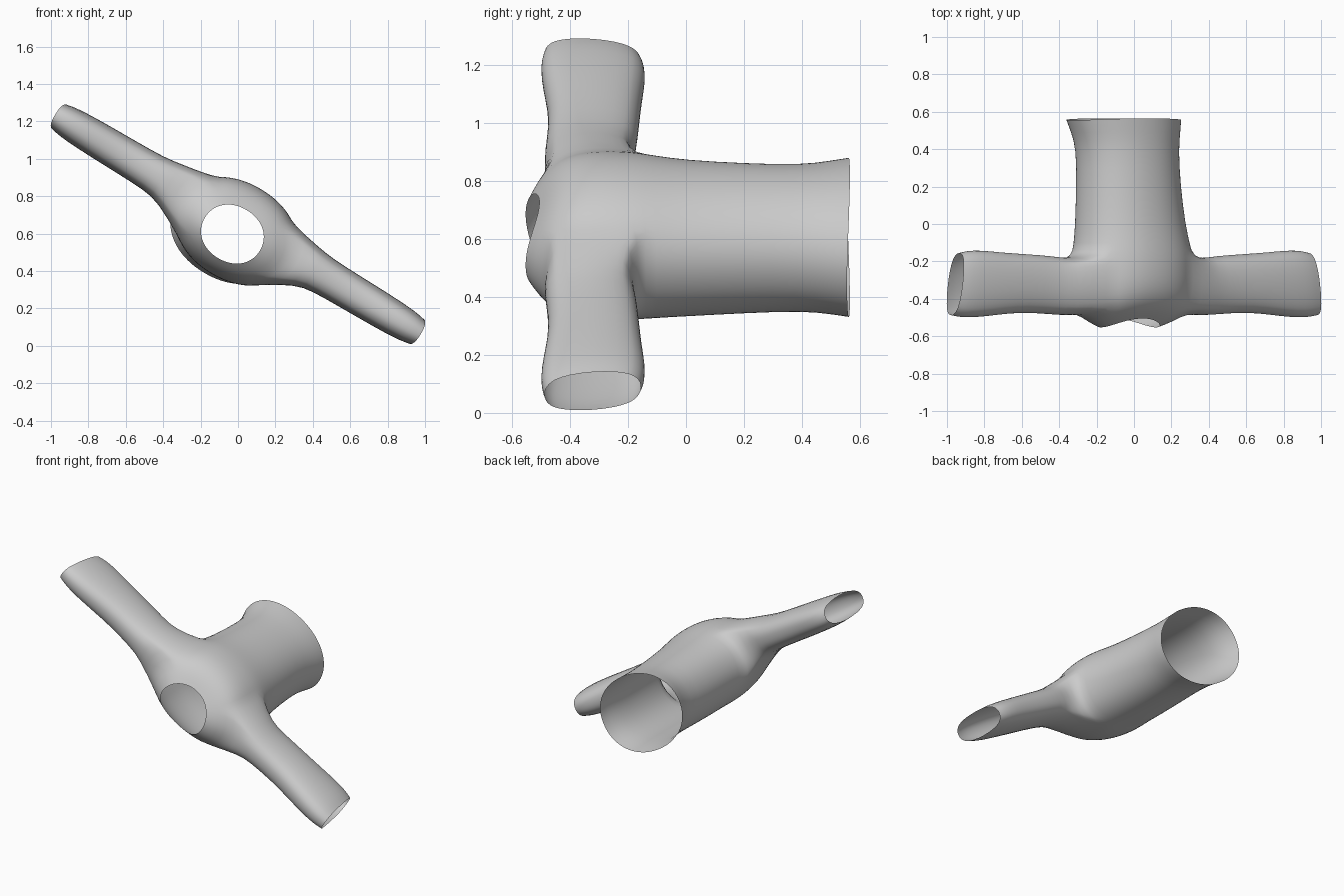
import bpy, bmesh, math
from mathutils import Vector

if "Cube" in bpy.data.objects:
    bpy.data.objects.remove(bpy.data.objects["Cube"])

TILT = math.radians(31)
U = Vector((math.cos(TILT), 0, -math.sin(TILT)))   # along the sleeves
W = Vector((math.sin(TILT), 0, math.cos(TILT)))    # across the garment thickness
N = 40                                             # sides of the body tube


def power(v, p):
    return math.copysign(abs(v) ** p, v)


# Body rings: y at chest/back, y at sides, half width, half thickness, centre x, centre z
BODY = [
    (0.565, 0.555, 0.322, 0.250, -0.055, 0.605),
    (0.500, 0.495, 0.306, 0.243, -0.045, 0.605),
    (0.400, 0.400, 0.282, 0.235, -0.035, 0.603),
    (0.200, 0.200, 0.288, 0.242, -0.030, 0.602),
    (0.000, 0.000, 0.305, 0.250, -0.020, 0.602),
    (-0.11, -0.11, 0.325, 0.257, -0.012, 0.607),
    (-0.18, -0.17, 0.340, 0.262, -0.010, 0.610),
    (-0.24, -0.24, 0.345, 0.263, -0.010, 0.612),
    (-0.30, -0.32, 0.345, 0.260, -0.010, 0.614),
    (-0.36, -0.40, 0.340, 0.250, -0.010, 0.614),
    (-0.42, -0.48, 0.320, 0.228, -0.012, 0.612),
    (-0.47, -0.525, 0.245, 0.190, -0.020, 0.605),
    (-0.505, -0.553, 0.172, 0.150, -0.030, 0.597),
]
LOW, HIGH, HALF = 6, 10, 5                         # armhole rings and half span in sides

# Sleeve rings: distance out, y min, y max, half thickness
SLEEVE = [
    (0.43, -0.490, -0.185, 0.122),
    (0.52, -0.482, -0.170, 0.106),
    (0.70, -0.472, -0.160, 0.102),
    (0.84, -0.486, -0.152, 0.100),
    (0.97, -0.500, -0.140, 0.096),
    (1.06, -0.500, -0.142, 0.090),
    (1.115, -0.488, -0.155, 0.078),
]

bm = bmesh.new()

# Body tube, closing over the shoulders to the neck opening
rings = []
for ym, ys, ru, rw, cx, cz in BODY:
    ring = []
    for i in range(N):
        t = 2 * math.pi * i / N
        c, s = math.cos(t), math.sin(t)
        p = Vector((cx, ym + (ys - ym) * c * c, cz))
        p += U * ru * power(c, 0.95) + W * rw * power(s, 0.95)
        ring.append(bm.verts.new(p))
    rings.append(ring)


def in_armhole(r, i):
    side = i % (N // 2)
    return LOW <= r < HIGH and (side < HALF or side >= N // 2 - HALF)


for r in range(len(rings) - 1):
    for i in range(N):
        if not in_armhole(r, i):
            j = (i + 1) % N
            bm.faces.new((rings[r][i], rings[r][j], rings[r + 1][j], rings[r + 1][i]))

# Sleeves grown from the armhole edges
for sign, mid in ((1, 0), (-1, N // 2)):
    span, rows = 2 * HALF, HIGH - LOW
    path = [(LOW, a) for a in range(-HALF, HALF)]
    path += [(r, HALF) for r in range(LOW, HIGH)]
    path += [(HIGH, a) for a in range(HALF, -HALF, -1)]
    path += [(r, -HALF) for r in range(HIGH, LOW, -1)]
    prev = [rings[r][(mid + a) % N] for r, a in path]
    for k, (dist, y0, y1, th) in enumerate(SLEEVE):
        ring = []
        for r, a in path:
            t = math.atan2(sign * a / HALF, (LOW + rows / 2 - r) / (rows / 2))
            c, s = math.cos(t), math.sin(t)
            slant = 0.025 * c * k / (len(SLEEVE) - 1)   # cuff slightly shorter at the back
            p = Vector((0, (y0 + y1) / 2 + (y1 - y0) / 2 * power(c, 0.85), 0.65))
            p += U * sign * (dist - slant) + W * th * power(s, 0.85)
            ring.append(bm.verts.new(p))
        for i in range(len(ring)):
            j = (i + 1) % len(ring)
            bm.faces.new((prev[i], prev[j], ring[j], ring[i]))
        prev = ring

bmesh.ops.recalc_face_normals(bm, faces=bm.faces)
mesh = bpy.data.meshes.new("sweater")
bm.to_mesh(mesh)
bm.free()
sweater = bpy.data.objects.new("sweater", mesh)
bpy.context.collection.objects.link(sweater)

# Smooth knit surface
for poly in mesh.polygons:
    poly.use_smooth = True
sub = sweater.modifiers.new("smooth", 'SUBSURF')
sub.levels = sub.render_levels = 1
